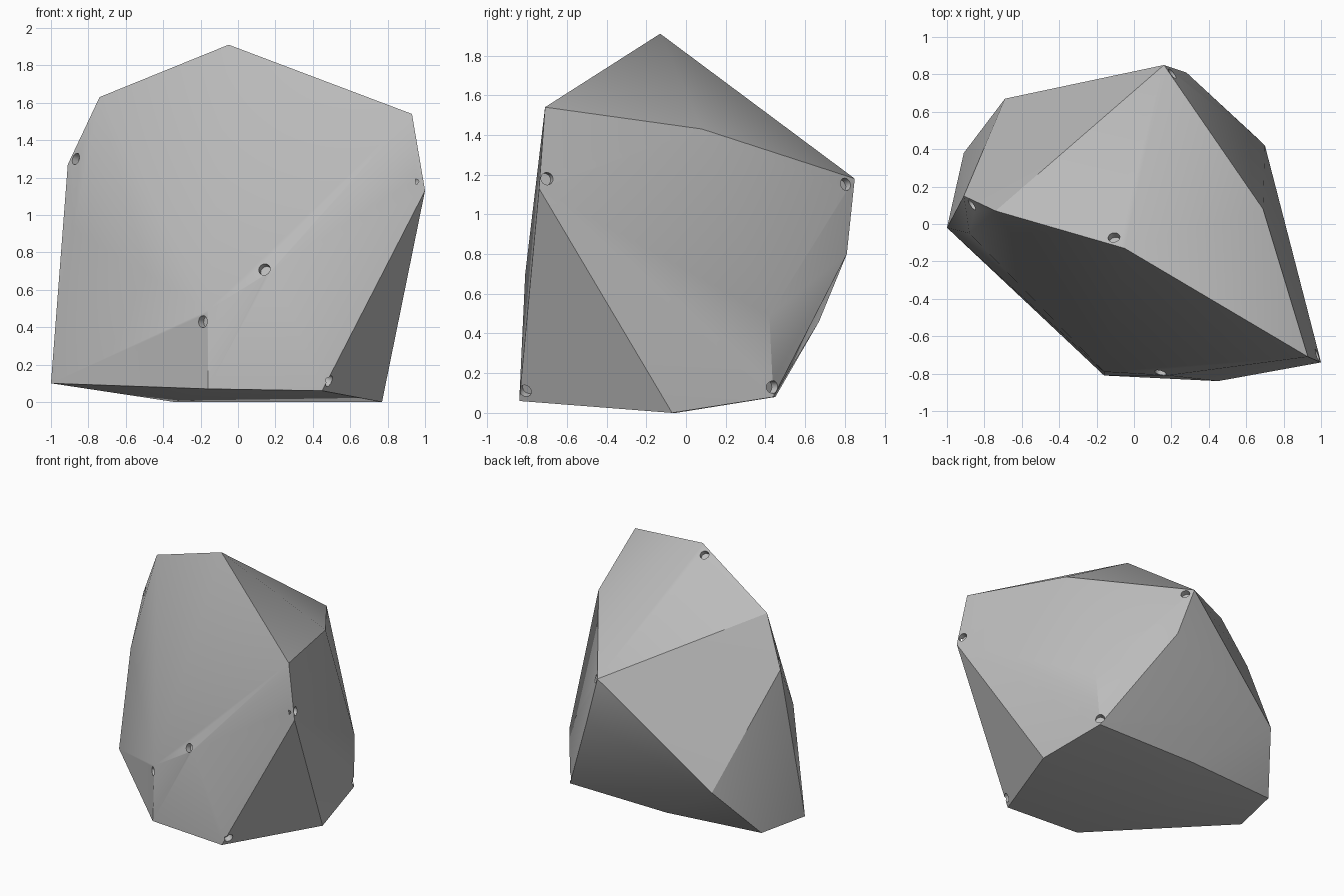
import bpy, bmesh, math
from mathutils import Vector
from mathutils.bvhtree import BVHTree

if "Cube" in bpy.data.objects:
    bpy.data.objects.remove(bpy.data.objects["Cube"], do_unlink=True)

# Stone colour
stone = bpy.data.materials.new("stone_grey")
stone.use_nodes = True
grey = (0.5, 0.5, 0.5, 1)
stone.diffuse_color = grey
stone.node_tree.nodes["Principled BSDF"].inputs["Base Color"].default_value = grey

# Corners of the boulder, grouped by height
corners = [
    (-.05, -.13, 1.91), (.93, -.71, 1.54), (.69, .08, 1.43), (-.74, .07, 1.63),   # crown
    (1, -.74, 1.13), (.16, .85, 1.18), (-.91, .15, 1.27), (-.88, -.05, .92),      # shoulder
    (.28, .81, .80), (.18, -.81, .70), (-.16, -.79, .49), (.70, .42, .49), (-.69, .67, .46),  # waist
    (-1, -.02, .10), (-.16, -.81, .07), (.45, -.84, .06), (.68, .44, .08),        # foot
    (-.15, .45, .08), (-.91, .38, .10), (.77, -.07, 0), (-.34, -.05, 0),
]
# Small drilled pits, each near a corner
pits = [
    (-.11, -.06, 1.87), (-.87, .10, 1.30), (.98, -.70, 1.18), (.20, .80, 1.15),
    (.14, -.80, .71), (-.20, -.78, .43), (.49, -.81, .11), (.68, .44, .13),
]


def mesh_object(name, bm):
    mesh = bpy.data.meshes.new(name)
    bm.to_mesh(mesh)
    obj = bpy.data.objects.new(name, mesh)
    bpy.context.collection.objects.link(obj)
    return obj


# Faceted boulder body
bm = bmesh.new()
for co in corners:
    bm.verts.new(co)
hull = bmesh.ops.convex_hull(bm, input=bm.verts[:])
loose = {g for g in hull["geom_interior"] + hull["geom_unused"] if isinstance(g, bmesh.types.BMVert)}
bmesh.ops.delete(bm, geom=list(loose), context="VERTS")
bmesh.ops.recalc_face_normals(bm, faces=bm.faces[:])
surface = BVHTree.FromBMesh(bm)
boulder = mesh_object("boulder", bm)
boulder.data.materials.append(stone)
bm.free()

# Pits cut square to the surface
cutters = []
for target in pits:
    point, normal, _, _ = surface.find_nearest(Vector(target))
    bm = bmesh.new()
    turn = normal.to_track_quat("Z", "Y").to_matrix().to_4x4()
    turn.translation = point
    bmesh.ops.create_cone(bm, cap_ends=True, segments=16, radius1=.032, radius2=.032,
                          depth=.08, matrix=turn)
    cutter = mesh_object("pit_cutter", bm)
    cutter.hide_render = True
    bm.free()
    mod = boulder.modifiers.new("pit", "BOOLEAN")
    mod.operation = "DIFFERENCE"
    mod.solver = "EXACT"
    mod.object = cutter
    cutters.append(cutter)

# Bake the cuts and drop the cutters
bpy.context.view_layer.update()
baked = bpy.data.meshes.new_from_object(boulder.evaluated_get(bpy.context.evaluated_depsgraph_get()))
boulder.modifiers.clear()
boulder.data = baked
for cutter in cutters:
    bpy.data.objects.remove(cutter, do_unlink=True)

# Soft shading over shallow edges only
bpy.ops.object.select_all(action="DESELECT")
boulder.select_set(True)
bpy.context.view_layer.objects.active = boulder
bpy.ops.object.shade_smooth_by_angle(angle=math.radians(30))
